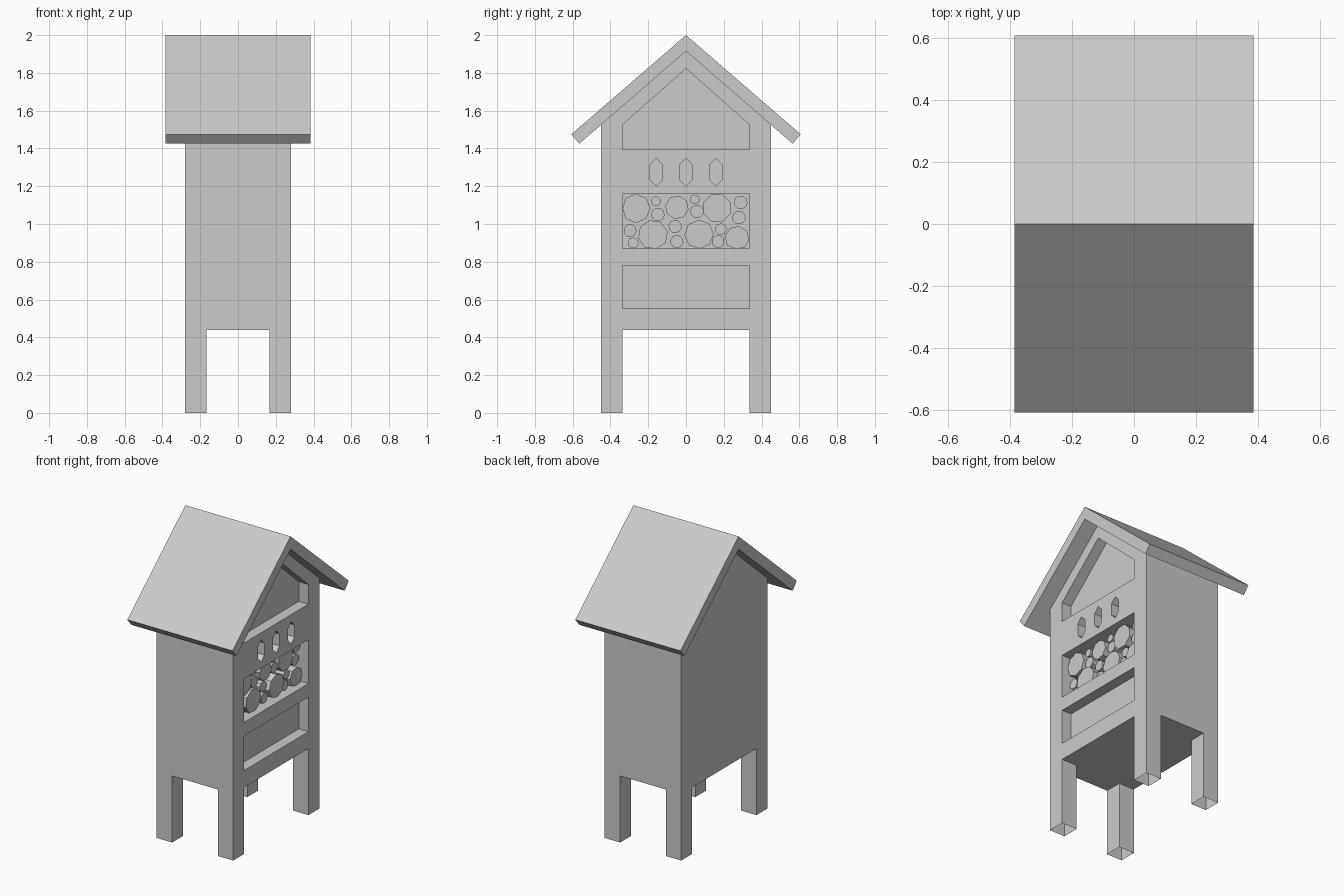
import bpy, bmesh, math

if "Cube" in bpy.data.objects:
    bpy.data.objects.remove(bpy.data.objects["Cube"])

def prism(name, profile, x0, x1):
    """Extrude a (y, z) profile along x."""
    bm = bmesh.new()
    face = bm.faces.new([bm.verts.new((x0, y, z)) for y, z in profile])
    ext = bmesh.ops.extrude_face_region(bm, geom=[face])
    moved = [v for v in ext["geom"] if isinstance(v, bmesh.types.BMVert)]
    bmesh.ops.translate(bm, verts=moved, vec=(x1 - x0, 0, 0))
    bmesh.ops.recalc_face_normals(bm, faces=bm.faces)
    me = bpy.data.meshes.new(name)
    bm.to_mesh(me)
    bm.free()
    ob = bpy.data.objects.new(name, me)
    bpy.context.collection.objects.link(ob)
    return ob

def rect(hw, z0, z1):
    return [(-hw, z0), (hw, z0), (hw, z1), (-hw, z1)]

def cut(target, profile, x0, x1):
    """Subtract a prism from the target and discard the cutter."""
    cutter = prism("cutter", profile, x0, x1)
    cutter.hide_render = True
    mod = target.modifiers.new("cut", 'BOOLEAN')
    mod.operation, mod.solver, mod.object = 'DIFFERENCE', 'EXACT', cutter
    bpy.context.view_layer.objects.active = target
    bpy.ops.object.modifier_apply(modifier=mod.name)
    bpy.data.objects.remove(cutter)

X, Y = 0.28, 0.45        # body half sizes
IX, IY = 0.167, 0.336    # inner half sizes between the legs

# House body with gable, standing on four legs
body = prism("house_body", [(-Y, 0), (Y, 0), (Y, 1.525), (0, 1.915), (-Y, 1.525)], -X, X)
cut(body, rect(IY, -0.1, 0.44), -1, 1)
cut(body, rect(1, -0.1, 0.44), -IX, IX)

# Recesses in the decorated side: lower panel, log shelf, gable panel
cut(body, rect(IY, 0.552, 0.78), X - 0.07, 1)
cut(body, rect(IY, 0.87, 1.16), X - 0.12, 1)
cut(body, [(-IY, 1.395), (IY, 1.395), (IY, 1.525), (0, 1.823), (-IY, 1.525)], X - 0.07, 1)

# Three pointed entry slots
for c in (-0.157, 0, 0.157):
    cut(body, [(c, 1.2), (c + 0.033, 1.235), (c + 0.033, 1.313),
               (c, 1.348), (c - 0.033, 1.313), (c - 0.033, 1.235)], X - 0.07, 1)

# Legs are open underneath
bm = bmesh.new()
bm.from_mesh(body.data)
feet = [f for f in bm.faces if f.calc_center_median().z < 0.001]
bmesh.ops.delete(bm, geom=feet, context='FACES')
bm.to_mesh(body.data)
bm.free()

# Roof chevron
prism("roof", [(0, 2.0), (0.607, 1.475), (0.565, 1.425), (0, 1.915),
               (-0.565, 1.425), (-0.607, 1.475)], -0.385, 0.385)

# Logs on the shelf: y, z, radius
big_logs = [(-0.265, 1.083, 0.077), (-0.048, 1.088, 0.063), (0.164, 1.085, 0.078),
            (-0.175, 0.942, 0.08), (0.069, 0.945, 0.078), (0.27, 0.925, 0.065)]
small_logs = [(-0.159, 1.12, 0.026), (-0.149, 1.05, 0.036), (0.047, 1.13, 0.026),
              (0.058, 1.066, 0.036), (0.29, 1.114, 0.036), (0.28, 1.034, 0.036),
              (-0.296, 0.965, 0.034), (-0.28, 0.9, 0.029), (-0.058, 0.987, 0.035),
              (-0.048, 0.907, 0.035), (0.185, 0.973, 0.031), (0.17, 0.907, 0.034)]

for label, logs, sides, front in (("large_log", big_logs, 8, X - 0.045),
                                  ("small_log", small_logs, 10, X - 0.055)):
    for i, (y, z, r) in enumerate(logs):
        ring = [(max(-IY, min(IY, y + r * math.cos(a))), max(0.87, z + r * math.sin(a)))
                for a in (0.6 * i + k * math.tau / sides for k in range(sides))]
        prism(f"{label}_{i + 1}", ring, X - 0.12, front)
